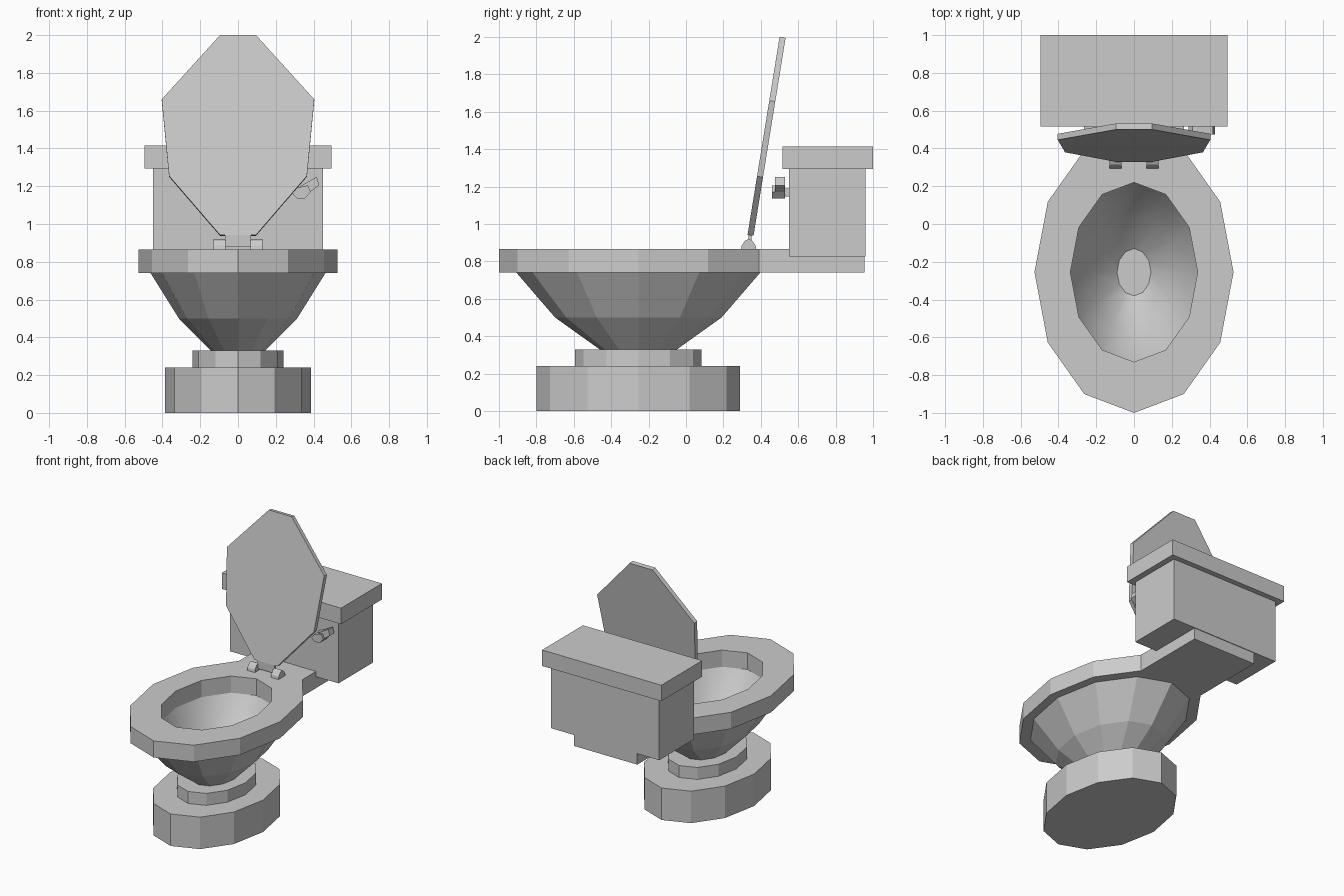
import bpy, math

if "Cube" in bpy.data.objects:
    bpy.data.objects.remove(bpy.data.objects["Cube"])

SIDES = 12
CY = -0.255  # centre of the oval parts


def make(name, verts, faces, smooth=()):
    me = bpy.data.meshes.new(name)
    me.from_pydata(verts, [], faces)
    for i in smooth:
        me.polygons[i].use_smooth = True
    ob = bpy.data.objects.new(name, me)
    bpy.context.collection.objects.link(ob)
    return ob


def loft(name, rings, smooth_from=None):
    """Stack of oval rings (rx, ry, z), capped at both ends."""
    n = SIDES
    verts = []
    for rx, ry, z in rings:
        for i in range(n):
            a = 2 * math.pi * i / n
            verts.append((rx * math.cos(a), CY + ry * math.sin(a), z))
    faces = []
    for k in range(len(rings) - 1):
        for i in range(n):
            j = (i + 1) % n
            faces.append((k * n + i, k * n + j, (k + 1) * n + j, (k + 1) * n + i))
    smooth = range(smooth_from * n, len(faces)) if smooth_from is not None else ()
    faces.append(tuple(reversed(range(n))))
    faces.append(tuple(range((len(rings) - 1) * n, len(rings) * n)))
    return make(name, verts, faces, smooth)


def prism(name, pts, offset):
    """Extrude a polygon of 3D points along an offset."""
    n = len(pts)
    verts = list(pts) + [tuple(p[c] + offset[c] for c in range(3)) for p in pts]
    faces = [tuple(range(n)), tuple(reversed(range(n, 2 * n)))]
    faces += [(i, i + n, (i + 1) % n + n, (i + 1) % n) for i in range(n)]
    return make(name, verts, faces)


def box(name, x0, x1, y0, y1, z0, z1):
    return prism(name, [(x0, y0, z0), (x1, y0, z0), (x1, y0, z1), (x0, y0, z1)],
                 (0, y1 - y0, 0))


# Foot and neck
loft("base", [(0.387, 0.545, 0), (0.387, 0.545, 0.24)])
loft("neck", [(0.24, 0.338, 0.24), (0.24, 0.338, 0.33)])

# Bowl: outer wall, rim, inner wall, basin floor
loft("bowl", [(0.145, 0.207, 0.33), (0.313, 0.445, 0.50), (0.463, 0.652, 0.74),
              (0.527, 0.745, 0.74), (0.527, 0.745, 0.865), (0.337, 0.475, 0.865),
              (0.337, 0.475, 0.74), (0.228, 0.322, 0.50), (0.09, 0.125, 0.35)],
     smooth_from=6)

# Shelf and tank
box("shelf", -0.2635, 0.2635, 0.39, 0.955, 0.74, 0.865)
box("tank", -0.45, 0.45, 0.55, 0.96, 0.825, 1.30)
box("tank_lid", -0.495, 0.495, 0.515, 1.0, 1.295, 1.415)

# Raised seat lid, leaning back
half = [(0.095, 0.942), (0.365, 1.255), (0.404, 1.66), (0.095, 2.0)]
outline = half + [(-x, z) for x, z in reversed(half)]
prism("seat_lid", [(x, 0.329 + 0.162 * (z - 0.942), z) for x, z in outline],
      (0, 0.032, -0.005))
box("lid_tab", -0.07, 0.07, 0.333, 0.35, 0.88, 0.945)

# Hinges with rounded tops
hinge = [(0.294, 0.86), (0.298, 0.885), (0.315, 0.91), (0.336, 0.92),
         (0.355, 0.91), (0.372, 0.885), (0.377, 0.86)]
for side, x in (("left", -0.13), ("right", 0.067)):
    prism("hinge_" + side, [(x, y, z) for y, z in hinge], (0.063, 0, 0))

# Flush handle: pivot, hub and lever
box("handle_pivot", 0.305, 0.345, 0.52, 0.56, 1.148, 1.19)
hub = [(0.288, 1.16), (0.313, 1.136), (0.355, 1.136), (0.385, 1.17),
       (0.37, 1.205), (0.31, 1.19)]
prism("handle_hub", [(x, 0.46, z) for x, z in hub], (0, 0.07, 0))
lever = [(0.355, 1.15), (0.43, 1.205), (0.417, 1.25), (0.33, 1.20)]
prism("handle_lever", [(x, 0.475, z) for x, z in lever], (0, 0.053, 0))
